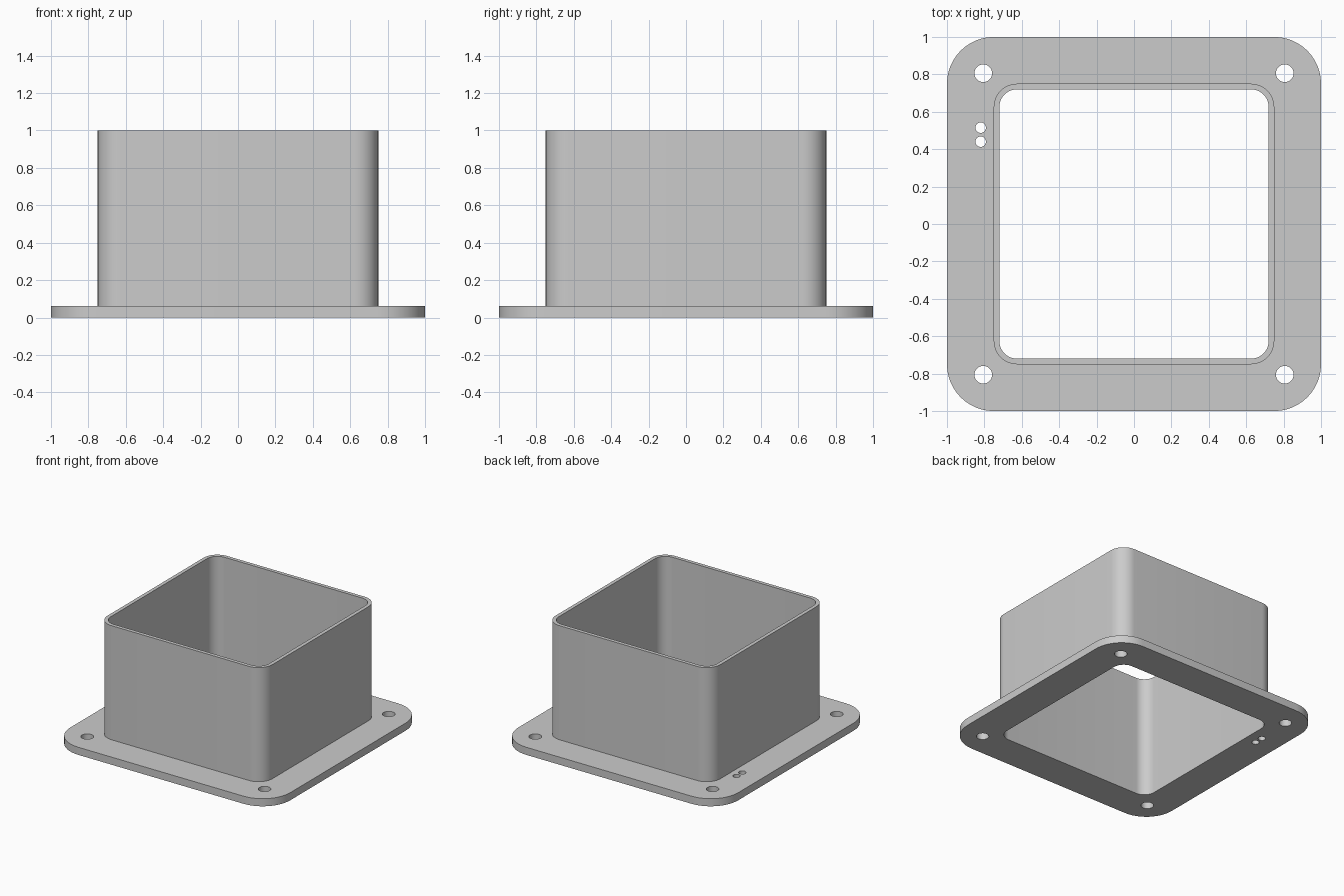
import bpy
import bmesh
from math import cos, sin, pi

cube = bpy.data.objects.get("Cube")
if cube:
    bpy.data.objects.remove(cube, do_unlink=True)

# One plain grey for the whole part
grey = bpy.data.materials.new("light grey")
grey.use_nodes = True
colour = (0.6, 0.6, 0.6, 1)
grey.diffuse_color = colour
grey.node_tree.nodes["Principled BSDF"].inputs["Base Color"].default_value = colour


def rounded_square(half, radius, steps=12):
    """Outline of a square with rounded corners."""
    c = half - radius
    points = []
    for quarter, (sx, sy) in enumerate([(1, 1), (-1, 1), (-1, -1), (1, -1)]):
        for i in range(steps + 1):
            a = (quarter + i / steps) * pi / 2
            points.append((sx * c + radius * cos(a), sy * c + radius * sin(a)))
    return points


def circle(x, y, radius, steps=32):
    return [(x + radius * cos(2 * pi * i / steps), y + radius * sin(2 * pi * i / steps))
            for i in range(steps)]


def extruded_plate(name, outlines, bottom, top):
    """Fill the first outline, leave the others as holes, and extrude upwards."""
    bm = bmesh.new()
    for outline in outlines:
        verts = [bm.verts.new((x, y, bottom)) for x, y in outline]
        for a, b in zip(verts, verts[1:] + verts[:1]):
            bm.edges.new((a, b))
    bmesh.ops.triangle_fill(bm, use_beauty=True, use_dissolve=False, edges=bm.edges[:])
    result = bmesh.ops.extrude_face_region(bm, geom=bm.faces[:], use_keep_orig=True)
    raised = [v for v in result["geom"] if isinstance(v, bmesh.types.BMVert)]
    bmesh.ops.translate(bm, verts=raised, vec=(0, 0, top - bottom))
    bmesh.ops.recalc_face_normals(bm, faces=bm.faces[:])
    mesh = bpy.data.meshes.new(name)
    bm.to_mesh(mesh)
    bm.free()
    mesh.materials.append(grey)
    obj = bpy.data.objects.new(name, mesh)
    bpy.context.collection.objects.link(obj)
    bpy.ops.object.select_all(action="DESELECT")
    obj.select_set(True)
    bpy.context.view_layer.objects.active = obj
    bpy.ops.object.shade_smooth_by_angle(angle=pi / 6)
    return obj


flange_top = 0.0625
opening = rounded_square(0.72, 0.095)

# Flange with corner screw holes and a pair of small holes on one side
screw_holes = [circle(sx * 0.806, sy * 0.806, 0.047) for sx in (-1, 1) for sy in (-1, 1)]
small_holes = [circle(-0.82, y, 0.028) for y in (0.44, 0.515)]
extruded_plate("flange", [rounded_square(1, 0.25), opening] + screw_holes + small_holes,
               0, flange_top)

# Thin square sleeve standing on the flange
extruded_plate("sleeve", [rounded_square(0.75, 0.125), opening], flange_top, 1)
